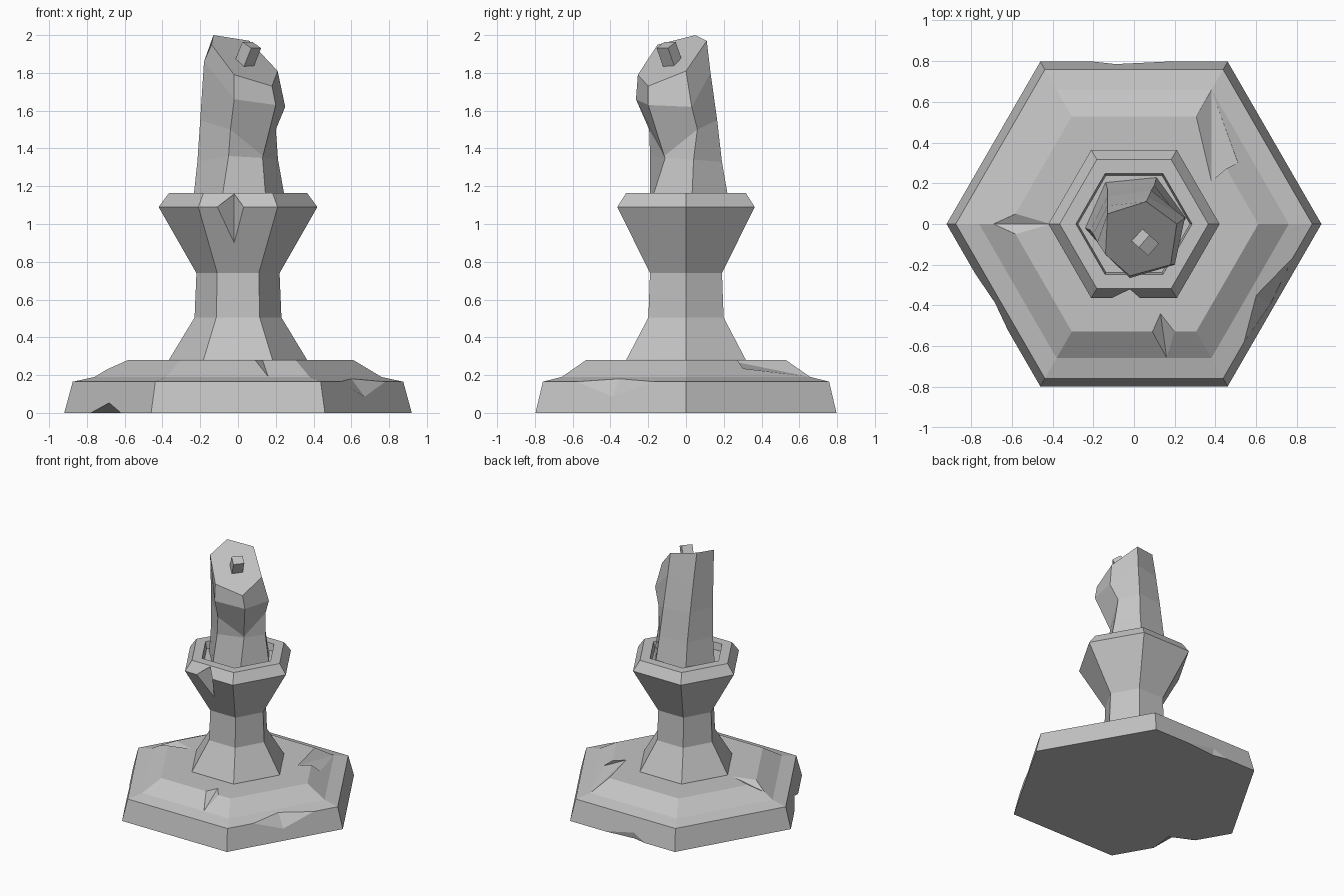
import bpy, bmesh, math
from mathutils import Vector, Matrix

if "Cube" in bpy.data.objects:
    bpy.data.objects.remove(bpy.data.objects["Cube"], do_unlink=True)

stone = bpy.data.materials.new("stone_grey")
stone.use_nodes = True
GREY = (0.55, 0.55, 0.55, 1)
stone.diffuse_color = GREY
stone.node_tree.nodes["Principled BSDF"].inputs["Base Color"].default_value = GREY


def finish(name, bm):
    bmesh.ops.recalc_face_normals(bm, faces=bm.faces)
    mesh = bpy.data.meshes.new(name)
    bm.to_mesh(mesh)
    bm.free()
    mesh.materials.append(stone)
    obj = bpy.data.objects.new(name, mesh)
    bpy.context.collection.objects.link(obj)
    return obj


def loft(name, rings):
    """Skin a stack of equal-sized rings and cap both ends."""
    bm = bmesh.new()
    loops = [[bm.verts.new(p) for p in ring] for ring in rings]
    n = len(loops[0])
    for low, high in zip(loops, loops[1:]):
        for i in range(n):
            j = (i + 1) % n
            bm.faces.new((low[i], low[j], high[j], high[i]))
    bm.faces.new(loops[0][::-1])
    bm.faces.new(loops[-1])
    return finish(name, bm)


def hexagon(radius, z):
    return [(radius * math.cos(i * math.pi / 3), radius * math.sin(i * math.pi / 3), z)
            for i in range(6)]


def chip(target, *points):
    """Break a piece off: the last point lies outside the surface."""
    bm = bmesh.new()
    for p in points:
        bm.verts.new(p)
    bmesh.ops.convex_hull(bm, input=bm.verts[:])
    cutter = finish("chip_cutter", bm)
    cutter.hide_render = True
    mod = target.modifiers.new("chip", "BOOLEAN")
    mod.operation = "DIFFERENCE"
    mod.solver = "EXACT"
    mod.object = cutter
    bpy.context.view_layer.objects.active = target
    bpy.ops.object.modifier_apply(modifier=mod.name)
    bpy.data.objects.remove(cutter, do_unlink=True)


# Hexagonal foot
base = loft("base", [hexagon(r, z) for r, z in
                     ((0.92, 0), (0.875, 0.165), (0.76, 0.19), (0.61, 0.28))])
# front right rim
chip(base, (0.78, -0.165, 0.165), (0.54, -0.58, 0.165), (0.6, -0.35, 0.181),
     (0.67, -0.39, 0.085), (0.85, -0.5, 0.3))
# bottom edge
chip(base, (-0.78, -0.24, 0), (-0.62, -0.52, 0), (-0.6, -0.33, 0),
     (-0.68, -0.385, 0.055), (-0.85, -0.5, -0.1))
# front step
chip(base, (0.09, -0.53, 0.28), (0.2, -0.53, 0.28), (0.13, -0.44, 0.28),
     (0.16, -0.655, 0.19), (0.14, -0.65, 0.4))
# side corner
chip(base, (-0.58, 0.05, 0.28), (-0.58, -0.05, 0.28), (-0.41, 0, 0.28),
     (-0.69, 0, 0.232), (-0.75, 0, 0.5))
# back step
chip(base, (0.305, 0.53, 0.28), (0.38, 0.658, 0.19), (0.51, 0.3, 0.234),
     (0.38, 0.21, 0.28), (0.6, 0.5, 0.5))
# back bottom edge
chip(base, (-0.2, 0.797, 0), (0.16, 0.797, 0), (-0.09, 0.775, 0),
     (-0.09, 0.785, 0.05), (-0.05, 0.95, -0.1))

# Stem and flared cup with a shallow socket
stem = loft("stem_and_cup", [hexagon(r, z) for r, z in
                             ((0.365, 0.275), (0.365, 0.282), (0.23, 0.505), (0.22, 0.74),
                              (0.42, 1.09), (0.365, 1.165), (0.285, 1.165), (0.275, 1.11))])
chip(stem, (-0.11, -0.363, 1.09), (0.03, -0.363, 1.09), (-0.02, -0.29, 1.165),
     (-0.02, -0.27, 0.9), (-0.02, -0.5, 1.12))

# Candle with a slanted top and a wax run on the front left
candle = loft("candle", [
    [(-0.24, -0.02, 1.1), (-0.14, 0.205, 1.1), (0.11, 0.23, 1.1),
     (0.255, 0.03, 1.1), (0.15, -0.19, 1.1), (-0.09, -0.19, 1.1)],
    [(-0.215, -0.03, 1.33), (-0.13, 0.17, 1.33), (0.1, 0.19, 1.33),
     (0.212, 0.04, 1.34), (0.13, -0.11, 1.35), (-0.05, -0.19, 1.36)],
    [(-0.2, -0.05, 1.55), (-0.13, 0.135, 1.55), (0.085, 0.165, 1.55),
     (0.2, 0.06, 1.5), (0.132, -0.115, 1.36), (-0.04, -0.195, 1.5)],
    [(-0.18, -0.09, 1.86), (-0.13, 0.09, 1.8), (0.07, 0.13, 1.8),
     (0.25, 0.03, 1.62), (0.2, -0.2, 1.63), (-0.02, -0.265, 1.66)],
    [(-0.14, -0.15, 1.95), (-0.13, 0.05, 2.0), (0.06, 0.11, 1.97),
     (0.21, 0, 1.81), (0.18, -0.2, 1.73), (-0.02, -0.255, 1.79)]])

# Short tilted wick, square to the slanted top
bm = bmesh.new()
bmesh.ops.create_cube(bm, size=1)
tilt = Vector((0.4, -0.35, 1)).to_track_quat("Z", "Y").to_matrix().to_4x4()
bmesh.ops.transform(bm, verts=bm.verts, matrix=Matrix.Translation((0.05, -0.085, 1.89))
                    @ tilt @ Matrix.Diagonal((0.08, 0.07, 0.13, 1)))
finish("wick", bm)
